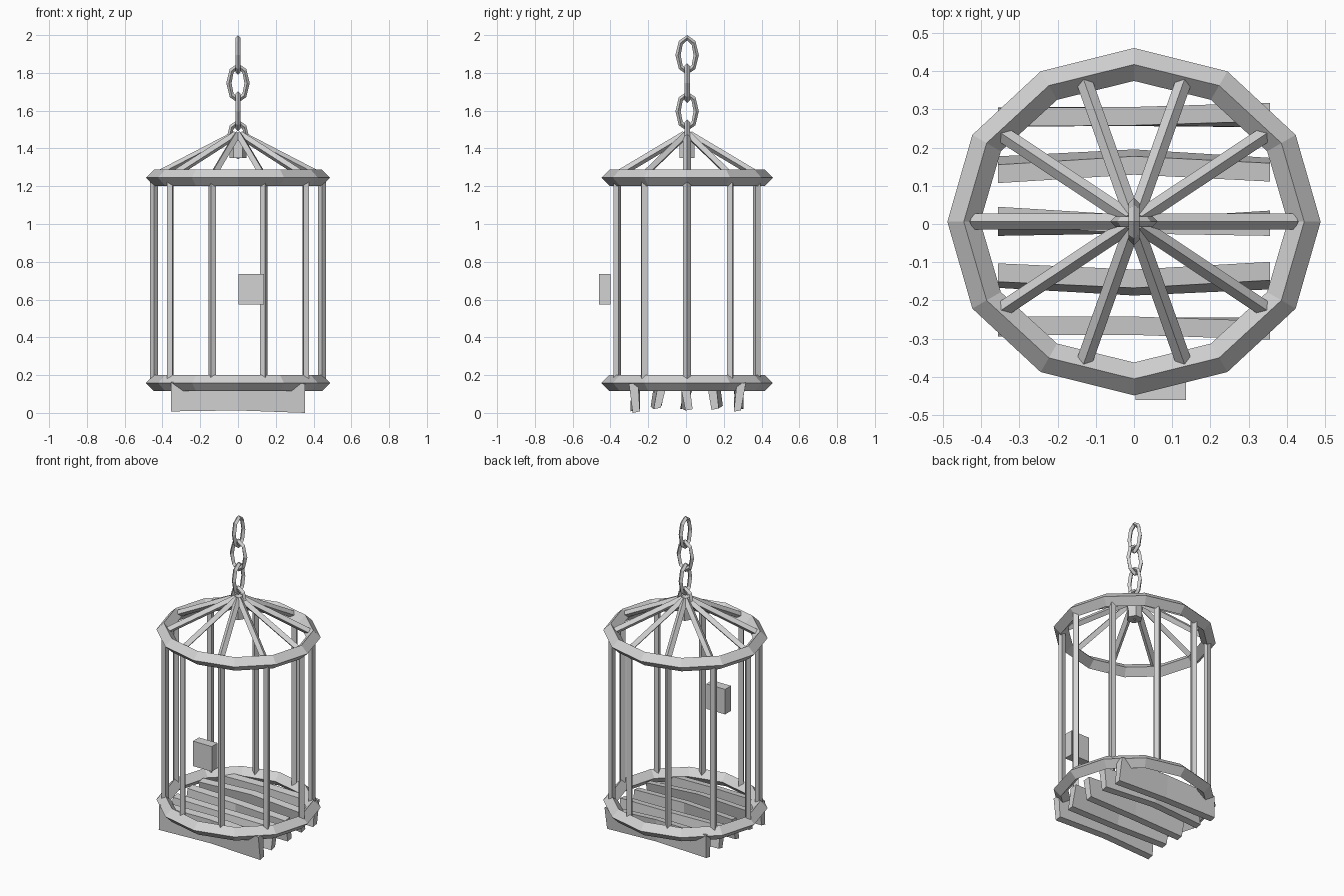
import bpy, bmesh, math
from mathutils import Vector, Matrix

if "Cube" in bpy.data.objects:
    bpy.data.objects.remove(bpy.data.objects["Cube"])

CY = 0.006  # cage axis y
mat = bpy.data.materials.new("grey_metal")
mat.diffuse_color = (0.65, 0.65, 0.65, 1)
mat.use_nodes = True
mat.node_tree.nodes["Principled BSDF"].inputs["Base Color"].default_value = mat.diffuse_color


def add(name, bm):
    bmesh.ops.recalc_face_normals(bm, faces=bm.faces[:])
    me = bpy.data.meshes.new(name)
    bm.to_mesh(me)
    bm.free()
    me.materials.append(mat)
    ob = bpy.data.objects.new(name, me)
    bpy.context.collection.objects.link(ob)
    return ob


def loft(bm, rings, closed):
    """Skin a list of equal-length point loops."""
    vs = [[bm.verts.new(p) for p in r] for r in rings]
    n, m = len(vs), len(vs[0])
    for i in range(n if closed else n - 1):
        a, b = vs[i], vs[(i + 1) % n]
        for j in range(m):
            k = (j + 1) % m
            bm.faces.new((a[j], a[k], b[k], b[j]))
    if not closed:
        bm.faces.new(vs[0][::-1])
        bm.faces.new(vs[-1])


def oval_ring(name, rx, ry, r, n, matrix):
    """Oval hoop with a diamond cross-section."""
    rings = []
    for i in range(n):
        t = 2 * math.pi * i / n
        c, s = math.cos(t), math.sin(t)
        rings.append([matrix @ Vector((c * (rx + a * r), s * (ry + a * r), b * r))
                      for a, b in ((1, 0), (0, 1), (-1, 0), (0, -1))])
    bm = bmesh.new()
    loft(bm, rings, True)
    return add(name, bm)


def bar(bm, p, q, r, ref):
    """Diamond rod from p to q, one corner towards ref."""
    d = (q - p).normalized()
    u = (ref - d * ref.dot(d)).normalized()
    v = d.cross(u)
    loft(bm, [[e + o * r for o in (u, v, -u, -v)] for e in (p, q)], False)


# hoops
for name, z in (("bottom_hoop", 0.158), ("top_hoop", 1.245)):
    oval_ring(name, 0.445, 0.411, 0.043, 12, Matrix.Translation((0, CY, z)))

# upright bars and roof bars
uprights, roof = bmesh.new(), bmesh.new()
for i in range(10):
    t = 2 * math.pi * i / 10
    c, s = math.cos(t), math.sin(t)
    x, y = 0.444 * c, CY + 0.388 * s
    bar(uprights, Vector((x, y, 0.165)), Vector((x, y, 1.26)), 0.021, Vector((c, s, 0)))
    bar(roof, Vector((0.42 * c, CY + 0.385 * s, 1.262)),
        Vector((0.015 * c, CY + 0.015 * s, 1.472)), 0.021, Vector((0, 0, 1)))
add("upright_bars", uprights)
add("roof_bars", roof)

# hexagonal knob under the roof peak
bm = bmesh.new()
bmesh.ops.create_cone(bm, cap_ends=True, segments=6, radius1=0.046, radius2=0.046, depth=0.11,
                      matrix=Matrix.Translation((0, CY, 1.405)) @ Matrix.Rotation(math.pi / 6, 4, 'Z'))
add("roof_knob", bm)

# chain links, alternately turned
for i in range(4):
    turn = Matrix.Rotation(math.pi / 2 * ((i + 1) % 2), 4, 'Z')
    upright = Matrix.Rotation(math.pi / 2, 4, 'X')
    oval_ring("chain_link", 0.048, 0.091, 0.014, 8,
              Matrix.Translation((0, CY, 1.895 - 0.149 * i)) @ turn @ upright)

# warped floor planks on edge: (y, middle shift, lean left, lean right, base height)
planks = ((-0.27, 0.006, 0.004, -0.008, 0.0), (-0.137, -0.018, 0.01, 0.014, 0.02),
          (0.005, -0.008, 0.016, -0.012, 0.012), (0.145, 0.02, -0.014, -0.01, 0.016),
          (0.283, -0.004, -0.004, 0.01, 0.006))
for y, shift, la, lb, z in planks:
    rings = []
    for x, dy, lean, dz in ((-0.355, 0, la, 0.008), (0, shift, (la + lb) / 2, 0.013), (0.355, 0, lb, 0)):
        lo, hi = z + dz, 0.16 + dz
        rings.append([(x, y + dy - 0.020 - lean, lo), (x, y + dy + 0.018 - lean, lo + 0.008),
                      (x, y + dy + 0.024 + lean, hi), (x, y + dy - 0.024 + lean, hi - 0.006)])
    bm = bmesh.new()
    loft(bm, rings, False)
    add("floor_plank", bm)

# lock box on the front bar
bm = bmesh.new()
bmesh.ops.create_cube(bm, size=1, matrix=Matrix.Translation((0.07, -0.43, 0.655))
                      @ Matrix.Diagonal((0.133, 0.06, 0.16, 1)))
add("lock_box", bm)
